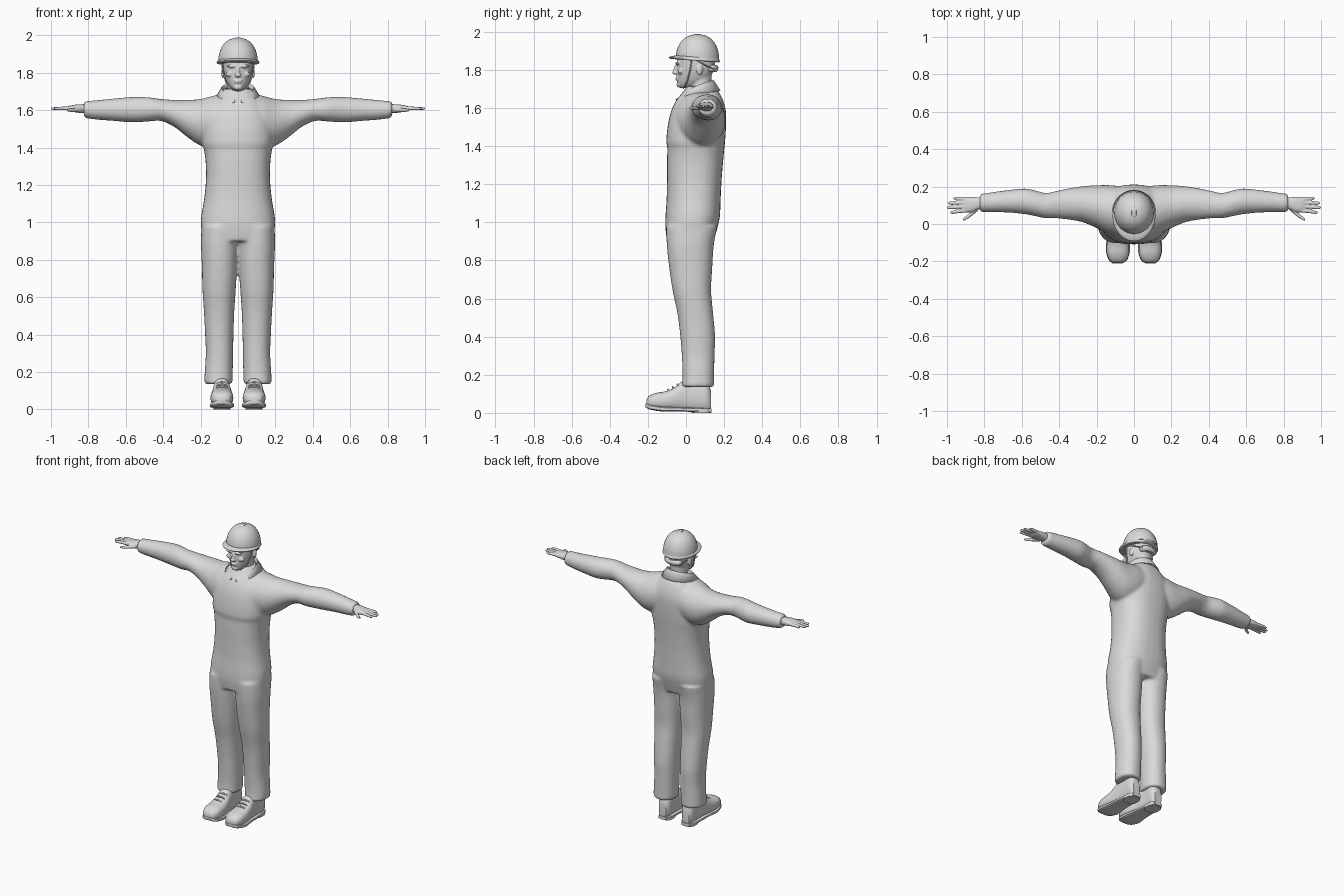
import bpy, bmesh, math
from mathutils import Vector, Matrix

grey = bpy.data.materials.new("plain grey")
grey.diffuse_color = (0.7, 0.7, 0.7, 1)


def finish(bm, name, mirror=False, voxel=0, smooth=6):
    """Turn a bmesh into a smooth-shaded object, optionally fused and mirrored."""
    bmesh.ops.recalc_face_normals(bm, faces=bm.faces)
    me = bpy.data.meshes.new(name)
    bm.to_mesh(me)
    bm.free()
    me.materials.append(grey)
    ob = bpy.data.objects.new(name, me)
    bpy.context.collection.objects.link(ob)
    if voxel:
        m = ob.modifiers.new("fuse", 'REMESH')
        m.mode = 'VOXEL'
        m.voxel_size = voxel
        m.use_smooth_shade = True
        s = ob.modifiers.new("soften", 'SMOOTH')
        s.factor, s.iterations = 0.5, smooth
    if mirror:
        ob.modifiers.new("mirror", 'MIRROR')
    bpy.ops.object.select_all(action='DESELECT')
    ob.select_set(True)
    bpy.context.view_layer.objects.active = ob
    if voxel:
        bpy.ops.object.shade_smooth()
    else:
        bpy.ops.object.shade_smooth_by_angle(angle=math.radians(40))
    return ob


def spline(rings, steps):
    """Catmull-Rom rows between the given rings."""
    out = []
    for i in range(len(rings) - 1):
        p = [rings[max(0, min(len(rings) - 1, i + k))] for k in (-1, 0, 1, 2)]
        for s in range(steps):
            t = s / steps
            out.append([0.5 * (2 * b + (c - a) * t + (2 * a - 5 * b + 4 * c - d) * t * t
                               + (3 * b - a - 3 * c + d) * t ** 3) for a, b, c, d in zip(*p)])
    return out + [list(rings[-1])]


def loft(bm, axis, rings, n=32, e=2.0, sx=1, steps=4):
    """Rings are (position on axis, low a, high a, low b, high b)."""
    rows = []
    for t, a0, a1, b0, b1 in spline(rings, steps):
        row = []
        for k in range(n):
            th = 2 * math.pi * k / n
            c, s = math.cos(th), math.sin(th)
            a = (a0 + a1) / 2 + (a1 - a0) / 2 * math.copysign(abs(c) ** (2 / e), c)
            b = (b0 + b1) / 2 + (b1 - b0) / 2 * math.copysign(abs(s) ** (2 / e), s)
            x, y, z = {'x': (t, a, b), 'y': (a, t, b), 'z': (a, b, t)}[axis]
            row.append(bm.verts.new((x * sx, y, z)))
        rows.append(row)
    for r, q in zip(rows, rows[1:]):
        for k in range(n):
            bm.faces.new((r[k], r[(k + 1) % n], q[(k + 1) % n], q[k]))
    bm.faces.new(rows[0])
    bm.faces.new(rows[-1])


def blob(bm, loc, size, rot=(0, 0, 0)):
    from_euler = Matrix.Rotation(rot[2], 4, 'Z') @ Matrix.Rotation(rot[0], 4, 'X')
    mat = Matrix.Translation(loc) @ from_euler @ Matrix.Diagonal((*size, 1))
    bmesh.ops.create_uvsphere(bm, u_segments=20, v_segments=12, radius=1, matrix=mat)


def tube(name, points, radius):
    cu = bpy.data.curves.new(name, 'CURVE')
    cu.dimensions = '3D'
    cu.bevel_depth, cu.bevel_resolution = radius, 1
    sp = cu.splines.new('POLY')
    sp.points.add(len(points) - 1)
    for p, co in zip(sp.points, points):
        p.co = (*co, 1)
    cu.materials.append(grey)
    ob = bpy.data.objects.new(name, cu)
    bpy.context.collection.objects.link(ob)
    bpy.ops.object.select_all(action='DESELECT')
    ob.select_set(True)
    bpy.context.view_layer.objects.active = ob
    bpy.ops.object.convert(target='MESH')


# coveralls: torso, sleeves and trouser legs fused into one garment
bm = bmesh.new()
torso = [(.90, .185, -.10, .145), (.97, .197, -.108, .165), (1.03, .197, -.108, .178),
         (1.12, .182, -.102, .182), (1.22, .172, -.100, .187), (1.32, .173, -.100, .195),
         (1.395, .183, -.098, .202), (1.42, .190, -.104, .205), (1.50, .190, -.097, .210),
         (1.58, .175, -.080, .210), (1.64, .140, -.052, .195), (1.68, .105, -.020, .175),
         (1.715, .075, .005, .145)]
loft(bm, 'z', [(z, -w, w, f, b) for z, w, f, b in torso], e=2.4)
sleeve = [(.06, -.06, .20, 1.42, 1.69), (.13, -.055, .208, 1.40, 1.678),
          (.20, -.022, .207, 1.41, 1.66), (.27, .008, .203, 1.455, 1.655),
          (.34, .022, .192, 1.51, 1.655), (.41, .030, .178, 1.542, 1.66),
          (.47, .030, .166, 1.54, 1.668), (.53, .042, .180, 1.536, 1.672),
          (.58, .052, .190, 1.535, 1.67), (.66, .060, .183, 1.542, 1.663),
          (.74, .063, .173, 1.548, 1.655), (.80, .063, .164, 1.555, 1.65),
          (.825, .066, .162, 1.562, 1.648)]
leg = [(.135, .030, .180, -.022, .148), (.20, .028, .178, -.018, .148),
       (.30, .026, .172, -.022, .150), (.40, .024, .176, -.030, .153),
       (.52, .020, .182, -.045, .143), (.64, .012, .190, -.070, .132),
       (.76, .004, .193, -.088, .138), (.88, -.002, .198, -.101, .146),
       (.98, -.004, .196, -.104, .165)]
for side in (1, -1):
    loft(bm, 'x', sleeve, sx=side)
    loft(bm, 'z', leg, e=2.2, sx=side)
finish(bm, "coveralls", voxel=.0095, smooth=7)

# collar with two pointed front flaps
bm = bmesh.new()
rows = []
for k in range(25):
    a = .16 + (math.pi - .16) * k / 24
    s, c = math.sin(a), math.cos(a)
    h = ((1 - c) / 2) ** .6
    flap = max(0, 1 - abs(a - .55) / .45) * .03
    rows.append([bm.verts.new(p) for p in (
        (.082 * s, .062 - .068 * c, 1.64 + .085 * h),
        (.088 * s, .062 - .082 * c, 1.66 + .083 * h),
        (.112 * s, .062 - .115 * c, 1.645 + .045 * h - flap))])
for r, q in zip(rows, rows[1:]):
    for j in (0, 1):
        bm.faces.new((r[j], r[j + 1], q[j + 1], q[j]))
for r in rows[-1]:
    r.co.x = 0
ob = finish(bm, "collar", mirror=True)
sol = ob.modifiers.new("thickness", 'SOLIDIFY')
sol.thickness, sol.offset = .009, 0

# head, neck and facial features
bm = bmesh.new()
skull = [(1.706, .022, -.034, .03), (1.722, .042, -.043, .075), (1.75, .060, -.047, .12),
         (1.79, .073, -.049, .142), (1.83, .079, -.047, .153), (1.87, .080, -.045, .155),
         (1.92, .070, -.03, .14)]
loft(bm, 'z', [(z, -w, w, f, b) for z, w, f, b in skull], e=2.2)
neck = [(1.64, .062, .012, .14), (1.70, .056, .018, .132), (1.79, .056, .02, .135)]
loft(bm, 'z', [(z, -w, w, f, b) for z, w, f, b in neck])
blob(bm, (0, -.053, 1.805), (.010, .012, .030), (-.25, 0, 0))     # nose bridge
blob(bm, (0, -.058, 1.786), (.017, .015, .010))                   # nose tip
blob(bm, (0, -.047, 1.758), (.024, .009, .005))                   # upper lip
blob(bm, (0, -.046, 1.749), (.020, .009, .005))                   # lower lip
blob(bm, (0, -.036, 1.722), (.022, .014, .014))                   # chin
for side in (1, -1):
    blob(bm, (.032 * side, -.045, 1.835), (.028, .011, .008))     # brow
    blob(bm, (.045 * side, -.030, 1.792), (.022, .014, .014))     # cheek
    blob(bm, (.080 * side, .072, 1.80), (.009, .017, .029), (-.15, 0, .3 * side))  # ear
finish(bm, "head", voxel=.0045, smooth=3)

# hard hat: dome, centre ridge and tilted brim
bm = bmesh.new()
dome = []
for k in range(10):
    a = math.radians(88) * k / 9
    r = math.cos(a) ** .85
    dome.append((1.86 + .127 * math.sin(a), -.106 * r, .106 * r, .06 - .114 * r, .06 + .114 * r))
loft(bm, 'z', dome, n=40, steps=1)
finish(bm, "helmet_dome", voxel=0)
bm = bmesh.new()
ridge = [(t, -.016 * r, .016 * r, p, q) for t, r, p, q in
         ((1.90, .9, -.049, .169), (1.93, 1, -.036, .156), (1.96, 1, -.010, .130),
          (1.98, 1, .025, .095), (1.989, .7, .045, .075))]
loft(bm, 'z', ridge, n=24, e=4, steps=3)
finish(bm, "helmet_ridge")
bm = bmesh.new()
loft(bm, 'z', [(1.848, -.110, .110, -.082, .172), (1.853, -.114, .114, -.090, .178),
               (1.859, -.113, .113, -.088, .177), (1.868, -.104, .104, -.055, .172)],
     n=48, steps=2)
for v in bm.verts:
    v.co.z += .07 * (.06 - v.co.y)
finish(bm, "helmet_brim")

# chin straps and nape band
for side in (1, -1):
    tube("chin_strap", [(.088 * side, .03, 1.862), (.080 * side, .022, 1.80),
                        (.062 * side, .008, 1.745), (.03 * side, -.008, 1.712),
                        (0, -.015, 1.704)], .004)
    tube("rear_strap", [(.086 * side, .05, 1.855), (.080 * side, .11, 1.82),
                        (.055 * side, .150, 1.805)], .004)
bm = bmesh.new()
loft(bm, 'z', [(1.79, -.05, .05, .10, .160), (1.80, -.06, .06, .10, .168),
               (1.815, -.06, .06, .10, .170), (1.825, -.05, .05, .10, .162)], n=24)
finish(bm, "nape_band")

# hands: palm, four fingers and a thumb
bm = bmesh.new()
loft(bm, 'x', [(.79, .085, .140, 1.585, 1.632), (.83, .078, .142, 1.584, 1.632),
               (.865, .064, .145, 1.588, 1.630), (.90, .063, .143, 1.594, 1.624),
               (.915, .070, .138, 1.600, 1.618)], n=20, e=2.4)
for root, tip, length in ((.073, .062, .983), (.094, .088, 1.0), (.114, .112, .994), (.133, .137, .967)):
    loft(bm, 'x', [(.89, root - .011, root + .011, 1.599, 1.621),
                   (.94, (root + tip) / 2 - .010, (root + tip) / 2 + .010, 1.600, 1.619),
                   (length - .012, tip - .0085, tip + .0085, 1.601, 1.616),
                   (length, tip - .004, tip + .004, 1.605, 1.612)], n=12)
loft(bm, 'x', [(.835, .070, .100, 1.588, 1.615), (.865, .045, .072, 1.589, 1.612),
               (.89, .027, .049, 1.590, 1.610), (.915, .016, .030, 1.594, 1.606)], n=12)
finish(bm, "hands", mirror=True, voxel=.0035, smooth=2)

# shoes with soles and laces
bm = bmesh.new()
loft(bm, 'y', [(-.208, .062, .112, .035, .068), (-.195, .042, .130, .026, .088),
               (-.16, .027, .145, .018, .104), (-.11, .026, .146, .014, .113),
               (-.06, .032, .140, .012, .133), (-.02, .040, .134, .010, .165),
               (.05, .046, .130, .006, .175), (.105, .046, .130, .005, .170),
               (.130, .062, .115, .012, .12)], n=28, e=2.5)
finish(bm, "shoes", mirror=True)
bm = bmesh.new()
loft(bm, 'z', [(0, .040, .132, .03, .13), (.022, .040, .132, .03, .134)], n=28, e=2.8)
loft(bm, 'y', [(-.212, .065, .110, .030, .050), (-.19, .035, .137, .018, .044),
               (-.13, .021, .151, .008, .034), (-.05, .030, .142, .008, .030),
               (.06, .040, .134, .004, .027), (.134, .058, .118, .002, .024)], n=20, e=4)
finish(bm, "soles", mirror=True)
for side in (1, -1):
    for i in range(3):
        y, z = -.095 + .025 * i, .120 + .013 * i
        tube("lace", [(side * .055, y + .005, z - .006), (side * .086, y, z + .003),
                      (side * .117, y + .005, z - .006)], .005)
